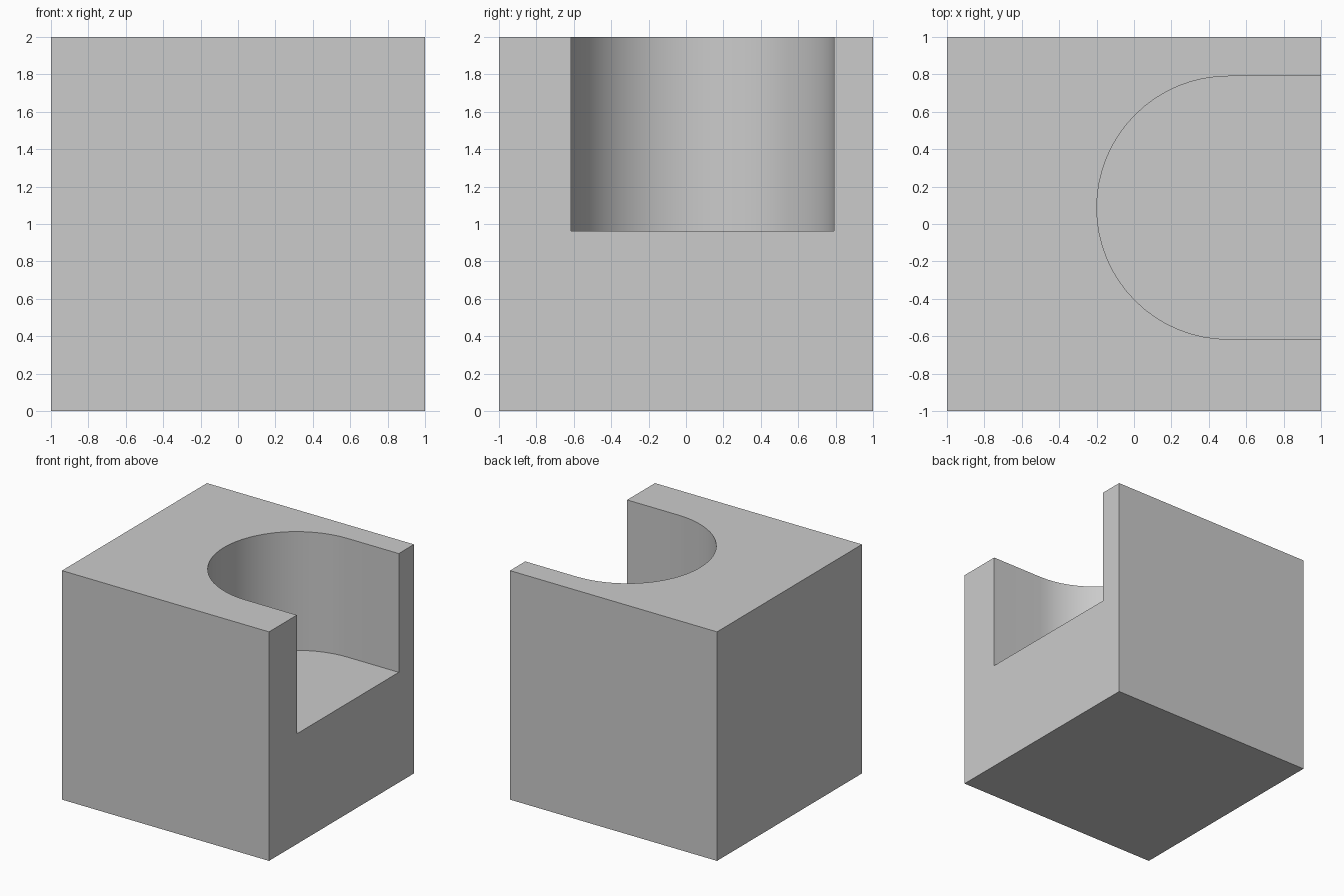
import bpy, bmesh, math

old = bpy.data.objects.get("Cube")
if old:
    bpy.data.objects.remove(old, do_unlink=True)

# Plain grey material
grey = bpy.data.materials.new("light grey")
grey.use_nodes = True
colour = (0.6, 0.6, 0.6, 1)
grey.diffuse_color = colour
grey.node_tree.nodes["Principled BSDF"].inputs["Base Color"].default_value = colour


def prism(name, outline, bottom, top):
    """Extrude a flat outline upward into a closed solid."""
    bm = bmesh.new()
    face = bm.faces.new([bm.verts.new((x, y, bottom)) for x, y in outline])
    rise = bmesh.ops.extrude_face_region(bm, geom=[face])
    verts = [v for v in rise["geom"] if isinstance(v, bmesh.types.BMVert)]
    bmesh.ops.translate(bm, verts=verts, vec=(0, 0, top - bottom))
    bmesh.ops.recalc_face_normals(bm, faces=bm.faces)
    mesh = bpy.data.meshes.new(name)
    bm.to_mesh(mesh)
    bm.free()
    mesh.materials.append(grey)
    obj = bpy.data.objects.new(name, mesh)
    bpy.context.collection.objects.link(obj)
    return obj


# Solid block
block = prism("slotted_block", [(-1, -1), (1, -1), (1, 1), (-1, 1)], 0, 2)

# Round-ended slot, open at the top and on the +x side
radius, cx, cy, floor = 0.703, 0.504, 0.087, 0.963
steps = 32
arc = [(cx + radius * math.cos(a), cy + radius * math.sin(a))
       for a in (math.pi * (0.5 + i / steps) for i in range(steps + 1))]
outline = arc + [(1.5, cy - radius), (1.5, cy + radius)]
cutter = prism("slot_cutter", outline, floor, 2.5)
cutter.hide_render = True

# Cut the slot, then drop the cutter
cut = block.modifiers.new("slot", 'BOOLEAN')
cut.operation = 'DIFFERENCE'
cut.solver = 'EXACT'
cut.object = cutter
bpy.ops.object.select_all(action='DESELECT')
block.select_set(True)
bpy.context.view_layer.objects.active = block
bpy.ops.object.modifier_apply(modifier=cut.name)
bpy.data.objects.remove(cutter, do_unlink=True)

# Smooth round wall with sharp corners
bpy.ops.object.shade_smooth_by_angle(angle=math.radians(30))
